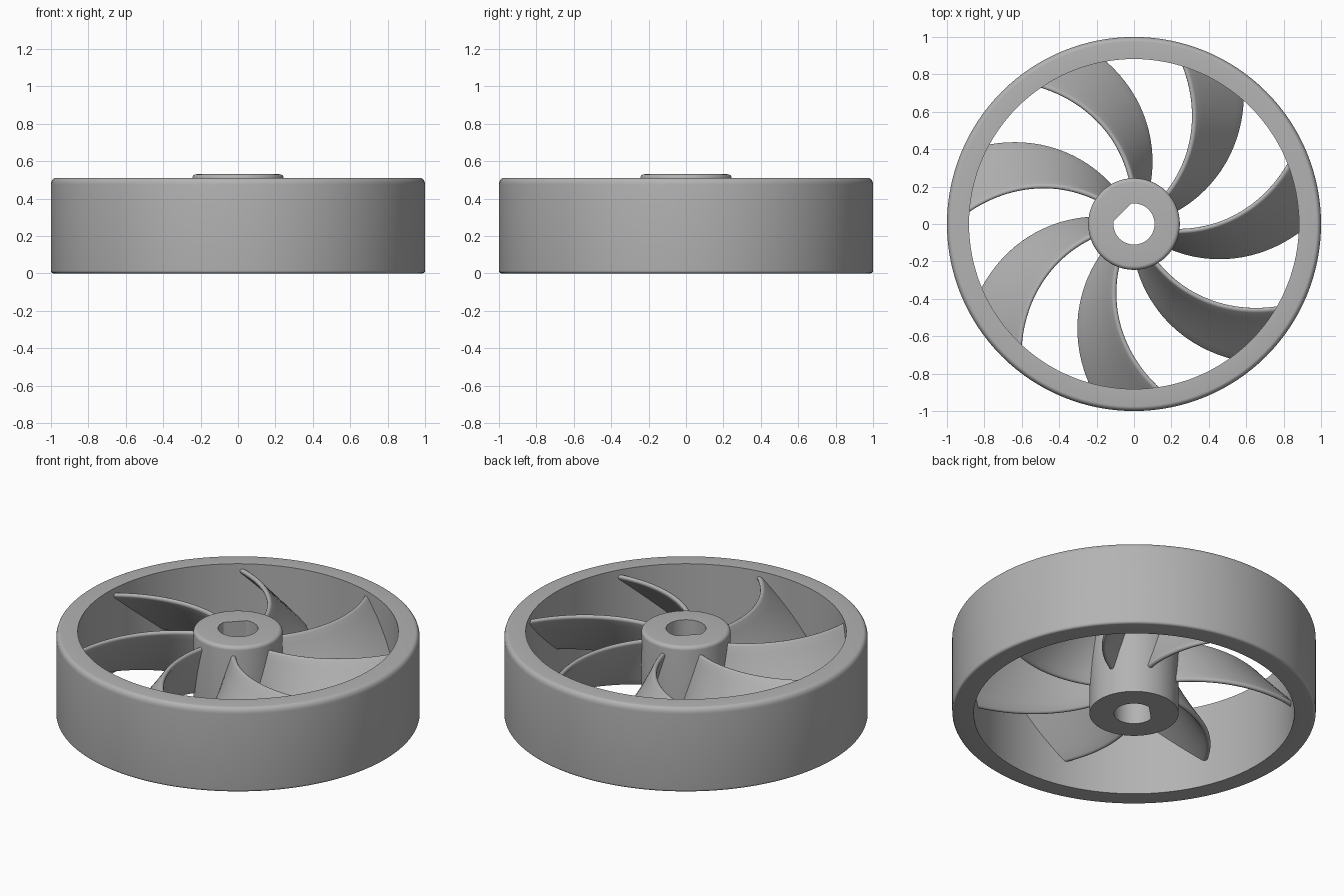
import bpy, bmesh, math
from mathutils import Vector

cube = bpy.data.objects.get("Cube")
if cube:
    bpy.data.objects.remove(cube)

grey = bpy.data.materials.new("plain grey")
grey.use_nodes = True
GREY = (0.45, 0.45, 0.45, 1)
grey.diffuse_color = GREY
grey.node_tree.nodes["Principled BSDF"].inputs["Base Color"].default_value = GREY

SEGMENTS = 128
BLADES = 7
HUB_R, RIM_INNER = 0.245, 0.882
BORE_R, FLAT_DIST, FLAT_DIR = 0.11, 0.088, math.radians(135)
BLADE_LOW, BLADE_TOP, TWIST = 0.16, 0.475, math.radians(24)
HALF_THICK = 0.014


def finish(bm, name):
    bmesh.ops.recalc_face_normals(bm, faces=bm.faces)
    mesh = bpy.data.meshes.new(name)
    bm.to_mesh(mesh)
    bm.free()
    mesh.materials.append(grey)
    obj = bpy.data.objects.new(name, mesh)
    bpy.context.collection.objects.link(obj)
    bpy.ops.object.select_all(action="DESELECT")
    obj.select_set(True)
    bpy.context.view_layer.objects.active = obj
    bpy.ops.object.shade_smooth_by_angle(angle=math.radians(35))
    return obj


def skin(bm, rings, closed):
    """Join equal-length closed rings of points with quads."""
    rows = [[bm.verts.new(p) for p in ring] for ring in rings]
    n = len(rows[0])
    for i in range(len(rows) if closed else len(rows) - 1):
        a, b = rows[i], rows[(i + 1) % len(rows)]
        for j in range(n):
            k = (j + 1) % n
            bm.faces.new((a[j], a[k], b[k], b[j]))
    if not closed:
        bm.faces.new(rows[0])
        bm.faces.new(rows[-1])


def fillet(cr, cz, width, height, start, steps=6):
    """Quarter-ellipse profile points, running upward in angle from start."""
    angles = [math.radians(start + 90 * i / steps) for i in range(steps + 1)]
    return [(cr + width * math.cos(a), cz + height * math.sin(a)) for a in angles]


def revolve(name, profile, inner):
    """Spin an outer profile around z, closed by an inner wall of radius inner(angle)."""
    bm = bmesh.new()
    rings = []
    for s in range(SEGMENTS):
        a = math.tau * s / SEGMENTS
        r_in = inner(a)
        loop = [(r_in, profile[0][1])] + profile + [(r_in, profile[-1][1])]
        rings.append([(r * math.cos(a), r * math.sin(a), z) for r, z in loop])
    skin(bm, rings, True)
    return finish(bm, name)


def bore_radius(a):
    """Round bore with one flat side."""
    c = math.cos(a - FLAT_DIR)
    return min(BORE_R, FLAT_DIST / c) if c > 0.1 else BORE_R


# Rim with rounded outer edges
revolve("rim",
        fillet(0.985, 0.015, 0.015, 0.015, -90) + fillet(0.975, 0.475, 0.025, 0.035, 0),
        lambda a: RIM_INNER)

# Hub with rounded top and D-shaped bore
revolve("hub",
        [(HUB_R, 0)] + fillet(HUB_R - 0.022, 0.508, 0.022, 0.022, 0),
        bore_radius)


# Swept, twisted blades
def blade_point(r, z, turn):
    sweep = 42.5 + 42.9 * (r - 0.23) + 8.8 * (r - 0.23) * (r - 0.51)
    a = math.radians(sweep) - TWIST * (BLADE_TOP - z) / (BLADE_TOP - BLADE_LOW) + turn
    return Vector((r * math.cos(a), r * math.sin(a), z))


def blade_section(r, turn):
    e = 0.001
    low, top = BLADE_LOW + HALF_THICK, BLADE_TOP - HALF_THICK
    outline = []
    for i in range(9):
        a = math.pi * i / 8
        outline.append((top + HALF_THICK * math.sin(a), HALF_THICK * math.cos(a)))
    for i in range(1, 8):
        outline.append((top + (low - top) * i / 8, -HALF_THICK))
    for i in range(9):
        a = math.pi * (1 + i / 8)
        outline.append((low + HALF_THICK * math.sin(a), HALF_THICK * math.cos(a)))
    for i in range(1, 8):
        outline.append((low + (top - low) * i / 8, HALF_THICK))
    points = []
    for z, off in outline:
        p = blade_point(r, z, turn)
        along = blade_point(r + e, z, turn) - p
        up = blade_point(r, z + e, turn) - p
        points.append(p + along.cross(up).normalized() * off)
    return points


R_START, R_END, STEPS = 0.225, 0.9, 24
for b in range(BLADES):
    bm = bmesh.new()
    turn = math.tau * b / BLADES
    skin(bm, [blade_section(R_START + (R_END - R_START) * i / STEPS, turn)
              for i in range(STEPS + 1)], False)
    finish(bm, f"blade_{b + 1}")
